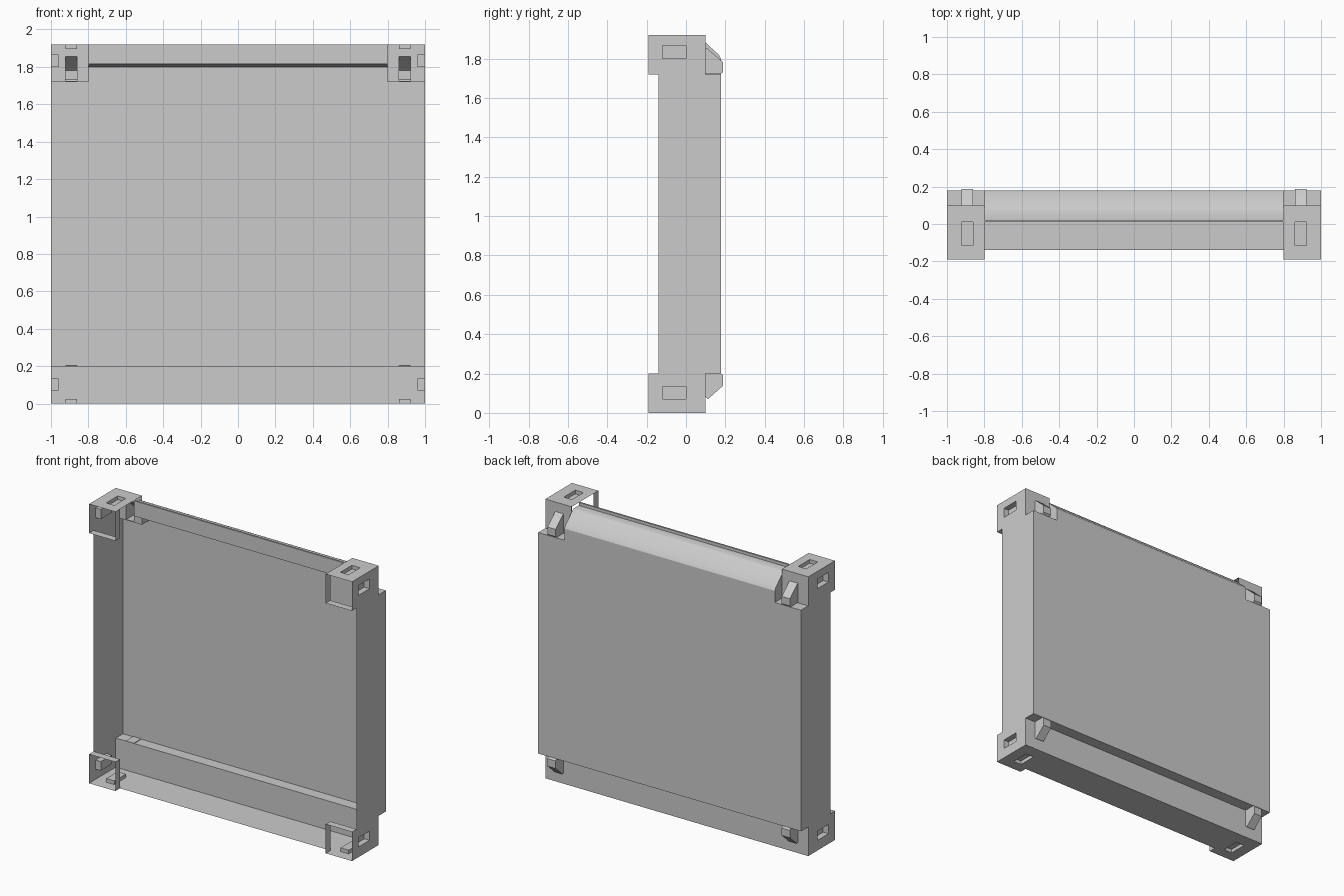
import bpy, bmesh
from mathutils import Vector as V

if "Cube" in bpy.data.objects:
    bpy.data.objects.remove(bpy.data.objects["Cube"])

H = 1.92      # total height
C = 0.20      # corner fitting size
Y0, YP, YB, YW = -0.19, -0.14, 0.10, 0.178   # fitting front, post front, fitting back, panel back


def finish(name, bm):
    bmesh.ops.remove_doubles(bm, verts=bm.verts, dist=1e-4)
    bmesh.ops.recalc_face_normals(bm, faces=bm.faces)
    me = bpy.data.meshes.new(name)
    bm.to_mesh(me)
    bm.free()
    ob = bpy.data.objects.new(name, me)
    bpy.context.collection.objects.link(ob)
    bpy.context.view_layer.objects.active = ob
    ob.select_set(True)
    bpy.ops.object.shade_smooth_by_angle(angle=0.6)
    ob.select_set(False)
    return ob


def quad(bm, *pts):
    bm.faces.new([bm.verts.new(p) for p in pts])


def sheet(bm, prof, x0, x1):
    """Sweep an open (y, z) profile along x."""
    for (ya, za), (yb, zb) in zip(prof, prof[1:]):
        quad(bm, (x0, ya, za), (x1, ya, za), (x1, yb, zb), (x0, yb, zb))


def wall(bm, fn, us, vs, inset=None):
    """Flat wall with a rectangular hole; inset gives the hole a pocket."""
    for i in range(3):
        for j in range(3):
            if (i, j) != (1, 1):
                quad(bm, fn(us[i], vs[j]), fn(us[i + 1], vs[j]),
                     fn(us[i + 1], vs[j + 1]), fn(us[i], vs[j + 1]))
    if inset:
        d = V(inset)
        rim = [V(fn(us[a], vs[b])) for a, b in ((1, 1), (2, 1), (2, 2), (1, 2))]
        for a, b in zip(rim, rim[1:] + rim[:1]):
            quad(bm, a, b, b + d, a + d)
        quad(bm, *[p + d for p in rim])


def fitting(name, s, top):
    """Hollow corner fitting with side and end pockets."""
    bm = bmesh.new()
    z0, z1 = (H - C, H) if top else (0, C)
    ze, zi = (z1, z0) if top else (z0, z1)
    slot = (1.80, 1.867) if top else (0.07, 0.133)
    xs = [s * v for v in (0.8, 0.86, 0.922, 1.0)]
    # outer side
    wall(bm, lambda y, z: (s, y, z), [Y0, -0.12, 0.0, YB], [z0, *slot, z1], (-s * 0.04, 0, 0))
    # top or bottom end
    wall(bm, lambda x, y: (x, y, ze), xs, [Y0, -0.115, 0.01, YB], (0, 0, -0.025 if top else 0.025))
    # back, opened behind the upper hook
    if top:
        wall(bm, lambda x, z: (x, YB, z), xs, [z0, z0 + 0.005, 1.855, z1])
    else:
        quad(bm, (xs[0], YB, z0), (s, YB, z0), (s, YB, z1), (xs[0], YB, z1))
    # collar standing proud of the post
    quad(bm, (xs[0], Y0, z0), (xs[0], YP, z0), (xs[0], YP, z1), (xs[0], Y0, z1))
    quad(bm, (xs[0], Y0, zi), (s, Y0, zi), (s, YP, zi), (xs[0], YP, zi))
    finish(name, bm)


def hook(name, s, top):
    """Small wedge hook on the back of a fitting."""
    bm = bmesh.new()
    if top:
        prof = [(YB, 1.855), (0.112, 1.85), (0.188, 1.782), (0.188, 1.732), (0.176, 1.722), (YB, 1.725)]
    else:
        prof = [(YB, 0.08), (0.112, 0.07), (0.188, 0.138), (0.188, 0.19), (0.176, 0.204), (YB, 0.204)]
    x0, x1 = s * 0.86, s * 0.922
    sheet(bm, prof, x0, x1)
    for x in (x0, x1):
        bm.faces.new([bm.verts.new((x, y, z)) for y, z in prof])
    finish(name, bm)


for s, side in ((-1, "left"), (1, "right")):
    for top, lvl in ((False, "lower"), (True, "upper")):
        fitting(f"{lvl}_{side}_corner_fitting", s, top)
        hook(f"{lvl}_{side}_hook", s, top)
    # side post sheet
    bm = bmesh.new()
    quad(bm, (s, YP, C), (s, YW, C), (s, YW, H - C), (s, YP, H - C))
    finish(f"{side}_post", bm)

# back panel: full width between fittings, with ledges to them
bm = bmesh.new()
sheet(bm, [(YB, C), (YW, C), (YW, H - C)], -1, 1)
for s in (-1, 1):
    sheet(bm, [(YW, H - C), (YB, H - C)], s * 0.8, s)
finish("back_panel", bm)

# bottom sill
bm = bmesh.new()
sheet(bm, [(YP, 0), (YB, 0), (YB, C)], -0.8, 0.8)
finish("bottom_sill", bm)

# top header with raised front lip
bm = bmesh.new()
header = [(YW, H - C), (YW, 1.80), (0.165, 1.822), (0.085, 1.895), (0.075, 1.90), (0.022, 1.90),
          (0.022, H), (0.01, H), (0.01, 1.815), (YW, 1.80)]
sheet(bm, header, -0.8, 0.8)
for x in (-0.8, 0.8):
    bm.faces.new([bm.verts.new((x, y, z)) for y, z in header[1:-1]])
    quad(bm, (x, YB, H - C), (x, YW, H - C), (x, YW, 1.80), (x, YB, 1.807))
finish("top_header", bm)
